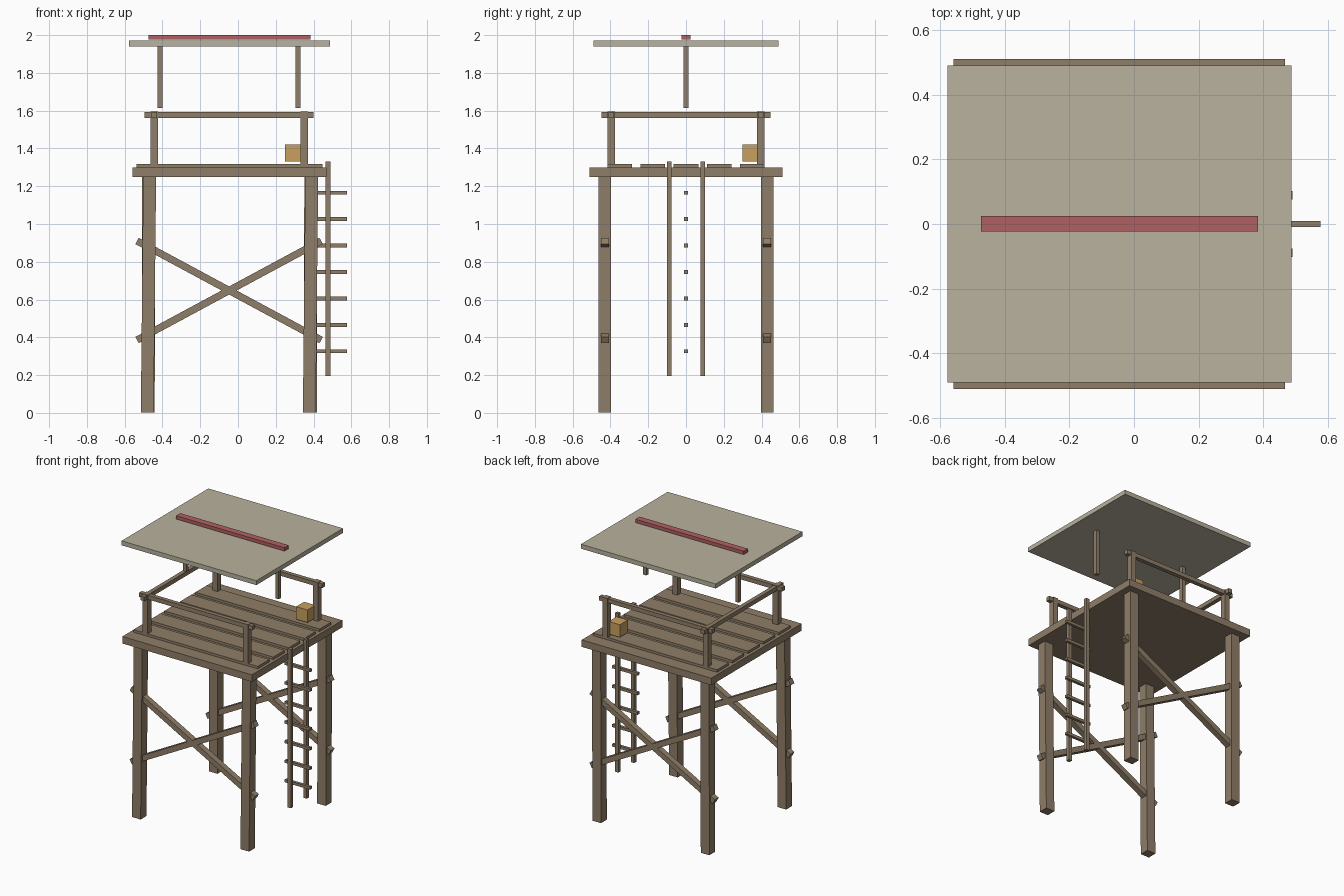
import bpy, math

if "Cube" in bpy.data.objects:
    bpy.data.objects.remove(bpy.data.objects["Cube"])


def srgb(r, g, b):
    lin = [((c / 255 + 0.055) / 1.055) ** 2.4 for c in (r, g, b)]
    return (*lin, 1)


def mat(name, rgb):
    m = bpy.data.materials.new(name)
    m.diffuse_color = srgb(*rgb)
    m.use_nodes = True
    m.node_tree.nodes["Principled BSDF"].inputs["Base Color"].default_value = m.diffuse_color
    return m


WOOD = mat("weathered wood", (143, 126, 104))
ROOF = mat("pale roof", (185, 178, 158))
RED = mat("faded red", (176, 96, 97))
CRATE = mat("yellow wood", (201, 160, 96))
CX = -0.045          # centre line of the tower in x


def box(name, centre, size, material=WOOD, rot_y=0.0, lean=0.0):
    """Box with optional turn about y, or a sideways lean of its top."""
    bpy.ops.mesh.primitive_cube_add(size=1, location=centre, rotation=(0, rot_y, 0))
    ob = bpy.context.object
    ob.name = name
    for v in ob.data.vertices:
        v.co.x = v.co.x * size[0] + lean * v.co.z
        v.co.y *= size[1]
        v.co.z *= size[2]
    ob.data.materials.append(material)
    return ob


# Legs: the front pair leans slightly
for sy, end in ((-1, "front"), (1, "back")):
    for sx, side in ((-1, "left"), (1, "right")):
        box(f"{end}_{side}_leg", (CX + sx * 0.429, sy * 0.43, 0.627), (0.068, 0.066, 1.25),
            lean=0.013 if sy < 0 else 0.002)

# Crossed braces on the front and back
for sy, end in ((-1, "front"), (1, "back")):
    for s in (-1, 1):
        box(f"{end}_brace", (CX - 0.002, sy * 0.428, 0.648), (1.107, 0.042, 0.038),
            rot_y=s * math.atan2(0.525, 0.975))

# Platform and deck planks
box("platform", (CX, 0, 1.275), (1.026, 1.022, 0.05))
for i in range(5):
    box("deck_plank", (CX, (i - 2) * 0.175, 1.308), (0.984, 0.13, 0.02))

# Railing: posts at the corners, rails on all sides but the ladder side
for sx in (-1, 1):
    for sy in (-1, 1):
        box("railing_post", (CX - 0.002 + sx * 0.397, sy * 0.395, 1.447), (0.04, 0.04, 0.296))
for sy, end in ((-1, "front"), (1, "back")):
    box(f"{end}_rail", (CX - 0.002, sy * 0.395, 1.577), (0.895, 0.03, 0.03))
box("left_rail", (CX - 0.399, 0, 1.577), (0.03, 0.894, 0.03))

# Roof, its two posts and ridge strip
for sx in (-1, 1):
    box("roof_post", (CX - 0.002 + sx * 0.365, 0, 1.778), (0.026, 0.026, 0.328))
box("roof", (CX, 0, 1.955), (1.066, 0.98, 0.032), ROOF)
box("ridge_strip", (CX, 0.001, 1.988), (0.858, 0.048, 0.024), RED)

# Ladder
for sy in (-1, 1):
    box("ladder_rail", (0.477, sy * 0.089, 0.763), (0.026, 0.025, 1.136))
for i in range(7):
    box("ladder_rung", (0.477, 0, 0.326 + i * 0.14), (0.2, 0.02, 0.02))

# Small crate on the deck
box("crate", (0.295, 0.345, 1.375), (0.09, 0.09, 0.09), CRATE)
